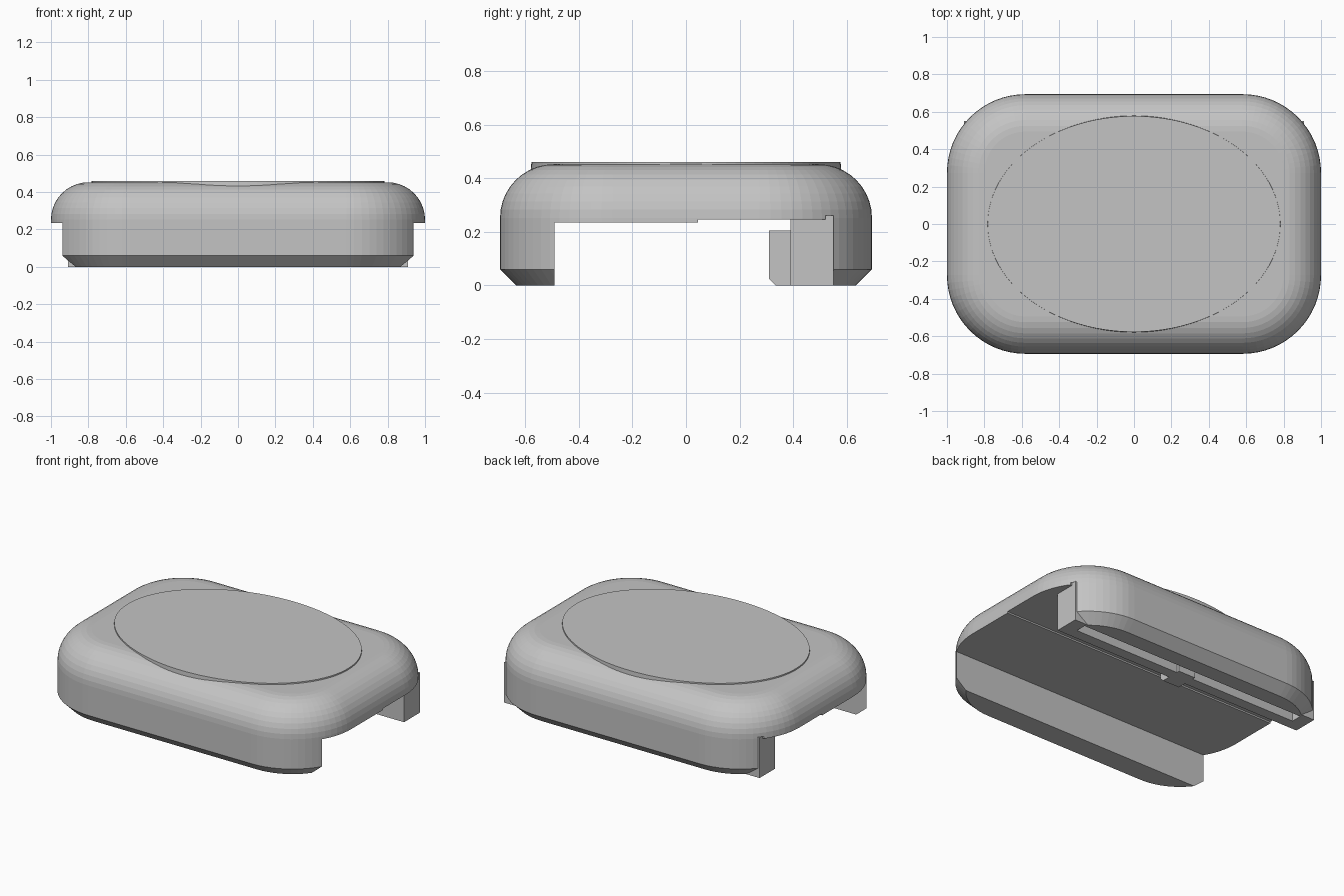
import bpy, bmesh, math

if "Cube" in bpy.data.objects:
    bpy.data.objects.remove(bpy.data.objects["Cube"], do_unlink=True)

grey = bpy.data.materials.new("light_grey")
grey.use_nodes = True
grey.diffuse_color = (0.55, 0.55, 0.55, 1)
grey.node_tree.nodes["Principled BSDF"].inputs["Base Color"].default_value = (0.55, 0.55, 0.55, 1)


def loft(name, rings):
    """Skin a stack of equal-length rings and cap both ends."""
    bm = bmesh.new()
    loops = [[bm.verts.new(p) for p in ring] for ring in rings]
    count = len(loops[0])
    for low, high in zip(loops, loops[1:]):
        for i in range(count):
            j = (i + 1) % count
            bm.faces.new((low[i], low[j], high[j], high[i]))
    bm.faces.new(loops[0][::-1])
    bm.faces.new(loops[-1])
    bmesh.ops.recalc_face_normals(bm, faces=bm.faces)
    mesh = bpy.data.meshes.new(name)
    bm.to_mesh(mesh)
    bm.free()
    mesh.materials.append(grey)
    obj = bpy.data.objects.new(name, mesh)
    bpy.context.collection.objects.link(obj)
    return obj


def prism(name, profile, x0, x1):
    """Extrude a (y, z) profile along x."""
    return loft(name, [[(x, y, z) for y, z in profile] for x in (x0, x1)])


def rounded_ring(inset, z, hx=1.0, hy=0.694, radius=0.42, steps=16):
    ring = []
    for quarter in range(4):
        sx = 1 if quarter in (0, 3) else -1
        sy = 1 if quarter < 2 else -1
        for i in range(steps + 1):
            a = math.radians(90) * (quarter + i / steps)
            ring.append((sx * (hx - radius) + (radius - inset) * math.cos(a),
                         sy * (hy - radius) + (radius - inset) * math.sin(a), z))
    return ring


def cut(obj, cutter):
    mod = obj.modifiers.new("cut", "BOOLEAN")
    mod.operation = "DIFFERENCE"
    mod.solver = "EXACT"
    mod.object = cutter
    bpy.context.view_layer.objects.active = obj
    bpy.ops.object.modifier_apply(modifier=mod.name)
    bpy.data.objects.remove(cutter, do_unlink=True)


# Body: bottom chamfer, straight wall, rounded top edge
TOP, FILLET, SEGMENTS = 0.452, 0.2, 10
rings = [rounded_ring(0.06, 0), rounded_ring(0, 0.06)]
for i in range(SEGMENTS + 1):
    a = math.radians(90) * i / SEGMENTS
    rings.append(rounded_ring(FILLET * (1 - math.cos(a)), TOP - FILLET * (1 - math.sin(a))))
body = loft("body", rings)

# Stepped channel running across the underside
channel = [(-0.49, -0.1), (0.55, -0.1), (0.55, 0.26), (0.52, 0.26),
           (0.52, 0.245), (0.045, 0.245), (0.045, 0.235), (-0.49, 0.235)]
cut(body, prism("channel_cutter", channel, -1.2, 1.2))

# Rear insert bar with its raised fin and a long slot underneath
bar = prism("insert_bar", [(0.39, 0), (0.55, 0), (0.55, 0.26), (0.52, 0.26),
                           (0.52, 0.245), (0.39, 0.245)], -0.908, 0.908)
slot = [(0.46, -0.1), (0.53, -0.1), (0.53, 0.15), (0.46, 0.15)]
cut(bar, prism("slot_cutter", slot, -0.82, 0.82))

# Central latch tab with a chamfered foot
prism("latch_tab", [(0.335, 0), (0.48, 0), (0.48, 0.205), (0.31, 0.205), (0.31, 0.025)],
      -0.06, 0.06)

# Oval pad on top
pad_rings = []
for z, grow in ((0.42, 0.003), (0.46, 0)):
    pad_rings.append([((0.782 + grow) * math.cos(math.tau * i / 96),
                       (0.577 + grow) * math.sin(math.tau * i / 96), z) for i in range(96)])
loft("oval_pad", pad_rings)
